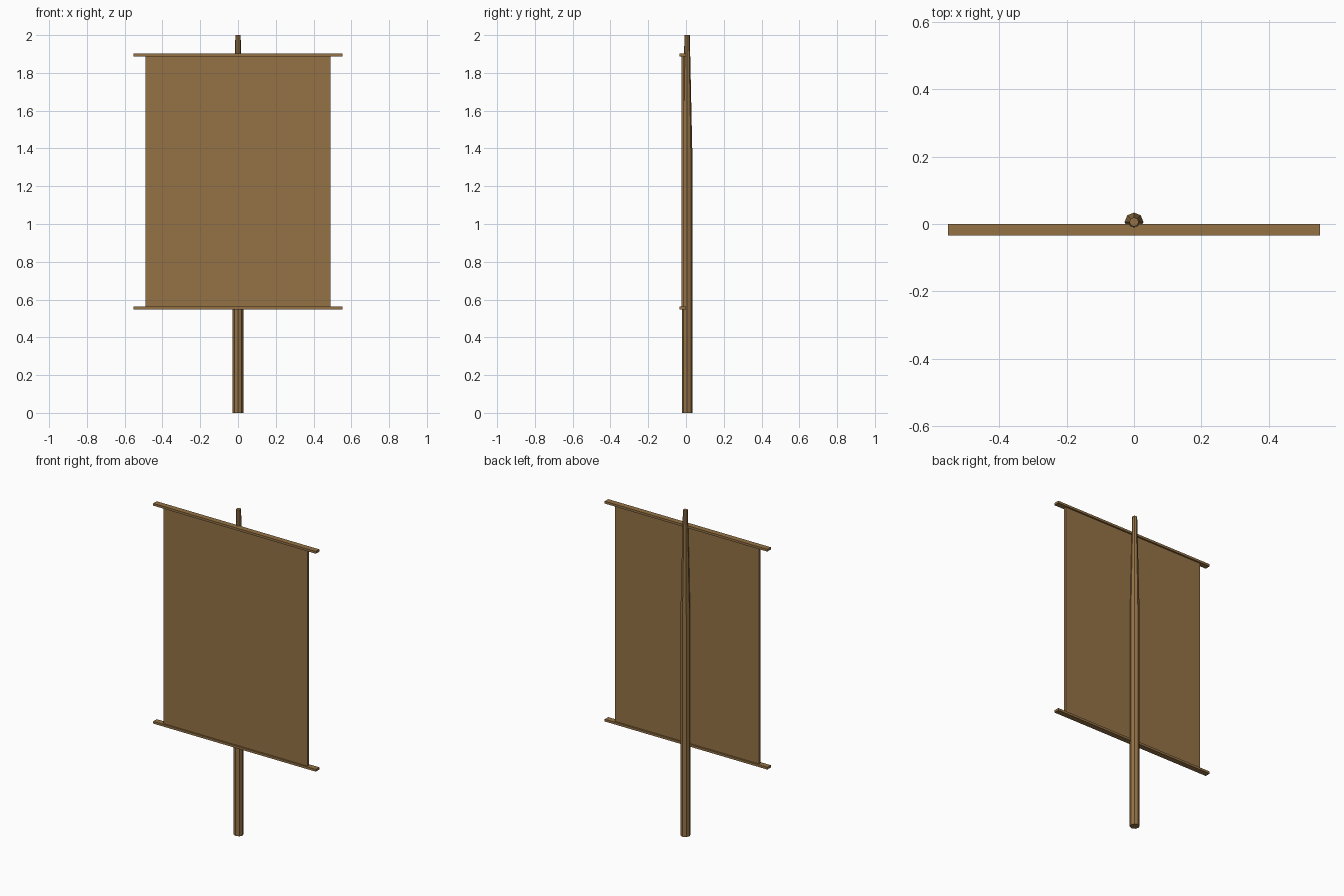
import bpy, bmesh, math

if "Cube" in bpy.data.objects:
    bpy.data.objects.remove(bpy.data.objects["Cube"])

wood = bpy.data.materials.new("brown_wood")
wood.diffuse_color = (0.30, 0.17, 0.06, 1)
wood.use_nodes = True
wood.node_tree.nodes["Principled BSDF"].inputs["Base Color"].default_value = wood.diffuse_color


def finish(name, bm):
    bmesh.ops.recalc_face_normals(bm, faces=bm.faces)
    mesh = bpy.data.meshes.new(name)
    bm.to_mesh(mesh)
    bm.free()
    mesh.materials.append(wood)
    bpy.context.collection.objects.link(bpy.data.objects.new(name, mesh))


def box(name, x, y, z):
    bm = bmesh.new()
    bmesh.ops.create_cube(bm, size=1)
    for v in bm.verts:
        v.co = [lo + (c + 0.5) * (hi - lo) for c, (lo, hi) in zip(v.co, (x, y, z))]
    finish(name, bm)


# Eight-sided pole, straight below and tapered above
bm = bmesh.new()
rings = []
for z, r in ((0, 0.028), (1.36, 0.028), (2.0, 0.014)):
    rings.append([bm.verts.new((r * math.cos(i * math.tau / 8), 0.006 + r * math.sin(i * math.tau / 8), z))
                  for i in range(8)])
for a, b in zip(rings, rings[1:]):
    for i in range(8):
        j = (i + 1) % 8
        bm.faces.new((a[i], a[j], b[j], b[i]))
bm.faces.new(rings[0])
bm.faces.new(rings[-1])
finish("pole", bm)

# Hanging cloth panel
box("banner_panel", (-0.49, 0.49), (-0.025, -0.01), (0.555, 1.895))

# Crossbars above and below the panel
for name, z in (("upper_crossbar", 1.895), ("lower_crossbar", 0.555)):
    box(name, (-0.553, 0.553), (-0.034, 0), (z - 0.007, z + 0.007))
